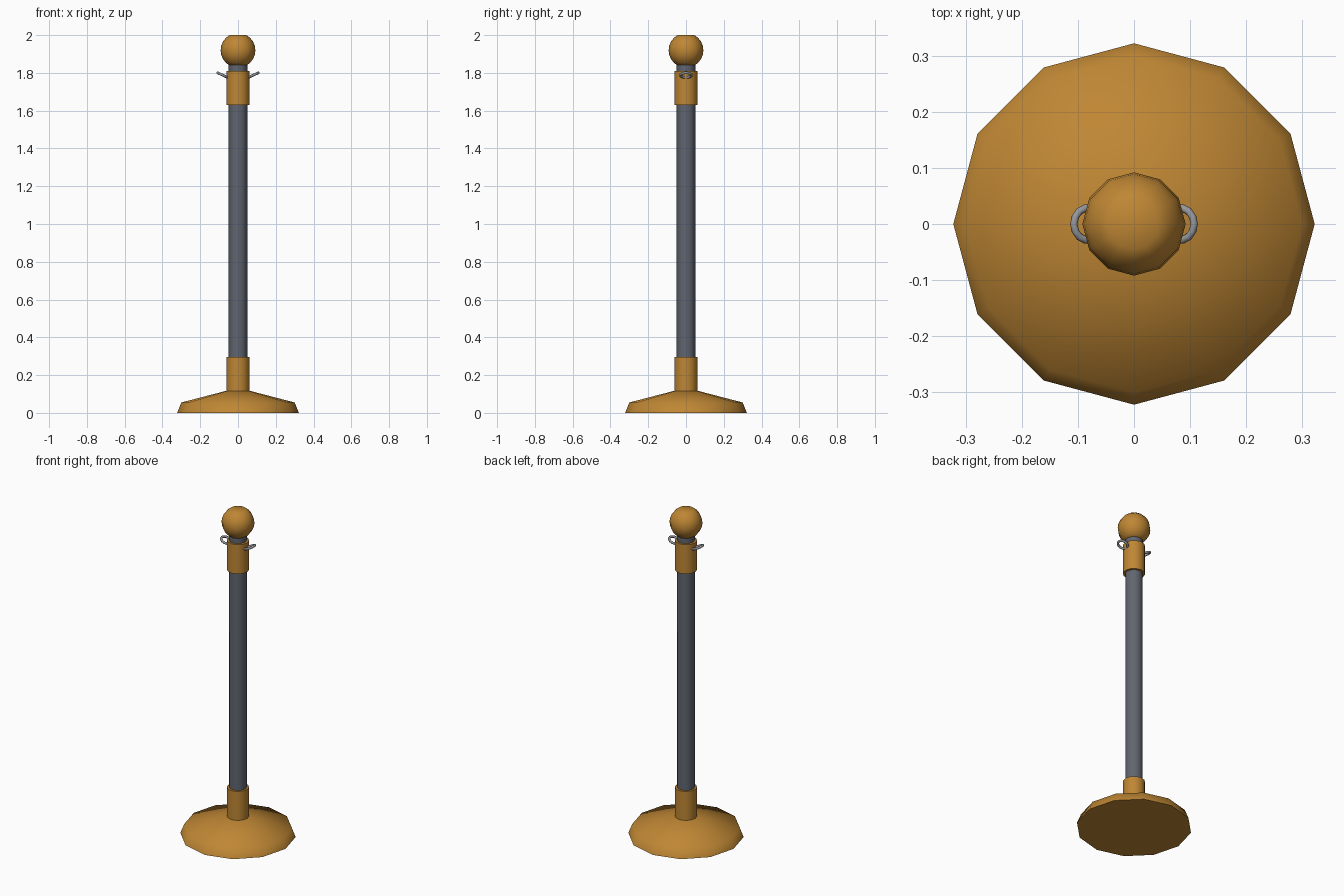
import bpy, bmesh, math
from mathutils import Matrix

if "Cube" in bpy.data.objects:
    bpy.data.objects.remove(bpy.data.objects["Cube"])


def material(name, rgb):
    m = bpy.data.materials.new(name)
    m.diffuse_color = (*rgb, 1)
    m.use_nodes = True
    m.node_tree.nodes["Principled BSDF"].inputs["Base Color"].default_value = m.diffuse_color
    return m


brass = material("brass", (0.52, 0.24, 0.034))
dark_steel = material("dark_steel", (0.118, 0.13, 0.16))
ring_steel = material("ring_steel", (0.30, 0.31, 0.33))


def finish(name, bm, mat, angle):
    bmesh.ops.recalc_face_normals(bm, faces=bm.faces)
    me = bpy.data.meshes.new(name)
    bm.to_mesh(me)
    bm.free()
    me.materials.append(mat)
    ob = bpy.data.objects.new(name, me)
    bpy.context.collection.objects.link(ob)
    bpy.ops.object.select_all(action='DESELECT')
    ob.select_set(True)
    bpy.context.view_layer.objects.active = ob
    bpy.ops.object.shade_smooth_by_angle(angle=math.radians(angle))
    return ob


def lathe(name, profile, mat, sides=12, angle=40):
    """Turn (radius, z) points about z and cap both ends."""
    bm = bmesh.new()
    rings = [[bm.verts.new((r * math.cos(2 * math.pi * i / sides),
                            r * math.sin(2 * math.pi * i / sides), z))
              for i in range(sides)] for r, z in profile]
    for a, b in zip(rings, rings[1:]):
        for i in range(sides):
            j = (i + 1) % sides
            bm.faces.new((a[i], a[j], b[j], b[i]))
    bm.faces.new(rings[0])
    bm.faces.new(rings[-1])
    return finish(name, bm, mat, angle)


def ring(name, side, major=0.029, minor=0.007, n=14, k=8):
    """Tilted rope ring at one side of the collar."""
    bm = bmesh.new()
    loops = []
    for i in range(n):
        a = 2 * math.pi * i / n
        loop = []
        for j in range(k):
            b = 2 * math.pi * j / k
            r = major + minor * math.cos(b)
            loop.append(bm.verts.new((r * math.cos(a), r * math.sin(a), minor * math.sin(b))))
        loops.append(loop)
    for i in range(n):
        p, q = loops[i], loops[(i + 1) % n]
        for j in range(k):
            bm.faces.new((p[j], q[j], q[(j + 1) % k], p[(j + 1) % k]))
    mat = (Matrix.Translation((side * 0.081, 0, 1.788))
           @ Matrix.Rotation(-side * math.radians(25), 4, 'Y'))
    bmesh.ops.transform(bm, matrix=mat, verts=bm.verts)
    return finish(name, bm, ring_steel, 60)


# Weighted foot
lathe("base", [(0.322, 0), (0.30, 0.055), (0.062, 0.117)], brass, angle=60)
# Post and its two collars
lathe("post", [(0.049, 0.10), (0.049, 1.85)], dark_steel)
lathe("lower_collar", [(0.062, 0.11), (0.062, 0.295)], brass)
lathe("upper_collar", [(0.062, 1.63), (0.062, 1.81)], brass)
# Ball finial, flattened at top and bottom
ball = []
for i in range(9):
    t = math.radians(-61 + 122 * i / 8)
    ball.append((0.092 * math.cos(t), 1.9195 + 0.092 * math.sin(t)))
lathe("ball_finial", ball, brass, angle=65)
# Rope rings
ring("right_ring", 1)
ring("left_ring", -1)
